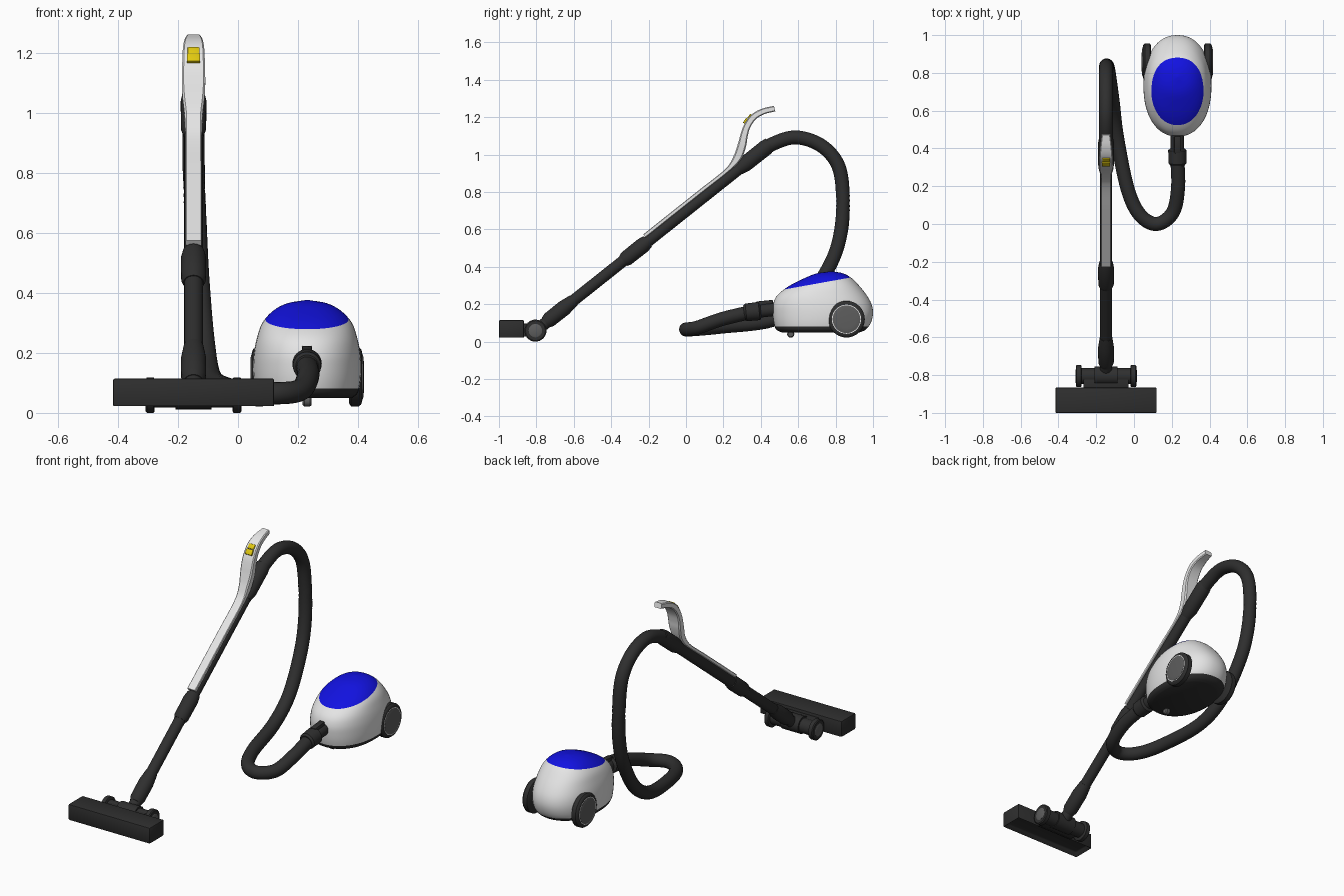
import bpy, bmesh, math
from mathutils import Vector, Matrix

cube = bpy.data.objects.get("Cube")
if cube:
    bpy.data.objects.remove(cube, do_unlink=True)


def material(name, r, g, b):
    m = bpy.data.materials.new(name)
    m.use_nodes = True
    m.diffuse_color = (r, g, b, 1)
    m.node_tree.nodes["Principled BSDF"].inputs["Base Color"].default_value = (r, g, b, 1)
    return m


DARK = material("dark_plastic", .028, .028, .028)
WHITE = material("white_plastic", .78, .78, .78)
BLUE = material("blue_lid", .006, .006, .75)
YELLOW = material("yellow_button", .75, .58, .005)
GREY = material("grey_hub", .11, .11, .11)


def finish(bm, name, mats, angle=35):
    bmesh.ops.recalc_face_normals(bm, faces=bm.faces[:])
    mesh = bpy.data.meshes.new(name)
    bm.to_mesh(mesh)
    bm.free()
    for m in mats:
        mesh.materials.append(m)
    ob = bpy.data.objects.new(name, mesh)
    bpy.context.collection.objects.link(ob)
    bpy.ops.object.select_all(action='DESELECT')
    ob.select_set(True)
    bpy.context.view_layer.objects.active = ob
    bpy.ops.object.shade_smooth_by_angle(angle=math.radians(angle))
    return ob


def spline(points, steps):
    """Smooth curve through tuples of any length."""
    pts = [Vector(p) for p in points]
    pts = [2 * pts[0] - pts[1]] + pts + [2 * pts[-1] - pts[-2]]
    out = []
    for a, b, c, d in zip(pts, pts[1:], pts[2:], pts[3:]):
        for i in range(steps):
            t = i / steps
            out.append(.5 * (2 * b + (c - a) * t + (2 * a - 5 * b + 4 * c - d) * t**2
                             + (3 * b - a - 3 * c + d) * t**3))
    return out + [pts[-2]]


def loft(rings):
    bm = bmesh.new()
    loops = [[bm.verts.new(p) for p in ring] for ring in rings]
    n = len(loops[0])
    for lo, hi in zip(loops, loops[1:]):
        for i in range(n):
            j = (i + 1) % n
            bm.faces.new((lo[i], lo[j], hi[j], hi[i]))
    bm.faces.new(loops[0])
    bm.faces.new(loops[-1])
    return bm


def circle(center, direction, r, sides=32):
    q = Vector(direction).to_track_quat('Z', 'Y')
    turns = [2 * math.pi * i / sides for i in range(sides)]
    return [Vector(center) + q @ Vector((r * math.cos(t), r * math.sin(t), 0)) for t in turns]


def rod(name, p0, p1, profile, mat):
    """Round part along p0-p1; profile holds (fraction, radius)."""
    p0, p1 = Vector(p0), Vector(p1)
    rings = [circle(p0.lerp(p1, t), p1 - p0, r) for t, r in profile]
    return finish(loft(rings), name, [mat])


def box(name, center, size, mat, tilt=0, bevel=.005, recess=False):
    bm = bmesh.new()
    bmesh.ops.create_cube(bm, size=1)
    bmesh.ops.scale(bm, vec=size, verts=bm.verts)
    if recess:
        low = min(bm.faces, key=lambda f: f.calc_center_median().z)
        bmesh.ops.inset_region(bm, faces=[low], thickness=.025)
        bmesh.ops.translate(bm, vec=(0, 0, .025), verts=low.verts)
    bmesh.ops.bevel(bm, geom=bm.edges[:], offset=bevel, segments=2, affect='EDGES', profile=.5)
    bm.transform(Matrix.Translation(center) @ Matrix.Rotation(tilt, 4, 'X'))
    return finish(bm, name, [mat])


# Canister body: superellipse rings of (z, half width, front y, back y)
BX, WX = .23, -.148
sections = spline([(.05, .15, .51, .93), (.065, .168, .482, .962), (.1, .177, .47, .988),
                   (.15, .18, .464, 1.0), (.2, .177, .466, .992), (.25, .167, .49, .965),
                   (.3, .149, .555, .925), (.34, .113, .635, .885), (.365, .066, .70, .84),
                   (.376, .003, .775, .781)], 4)


def footprint(z, a, yf, yb):
    ring = []
    for i in range(64):
        t = 2 * math.pi * i / 64
        c, s = math.cos(t), math.sin(t)
        e = 2 / 2.2
        ring.append((BX + a * math.copysign(abs(c)**e, c),
                     (yf + yb) / 2 + (yb - yf) / 2 * math.copysign(abs(s)**e, s), z))
    return ring


bm = loft([footprint(*s) for s in sections])
lid_point, lid_normal = Vector((BX, .53, .28)), Vector((0, -.18, 1))
base_z = .082
for co, no in ((lid_point, lid_normal), (Vector((0, 0, base_z)), Vector((0, 0, 1)))):
    bmesh.ops.bisect_plane(bm, geom=bm.verts[:] + bm.edges[:] + bm.faces[:],
                           dist=1e-5, plane_co=co, plane_no=no)
for f in bm.faces:
    c = f.calc_center_median()
    f.material_index = 1 if (c - lid_point).dot(lid_normal) > 0 else 2 if c.z < base_z else 0
finish(bm, "canister_body", [WHITE, BLUE, DARK], 50)

# Big rear wheels with hubs, and the front caster
for side, label in ((1, "left"), (-1, "right")):
    def at(d):
        return (BX + side * d, .858, .12)
    rod(label + "_wheel", at(.14), at(.183),
        [(0, .088), (.15, .098), (.75, .098), (.93, .092), (1, .083)], DARK)
    rod(label + "_wheel_trim", at(.18), at(.1845), [(0, .078), (1, .078)], WHITE)
    rod(label + "_wheel_hub", at(.18), at(.189), [(0, .074), (.6, .074), (.85, .066), (1, .05)], GREY)
rod("caster_wheel", (BX - .015, .56, .04), (BX + .015, .56, .04),
    [(0, .014), (.2, .019), (.8, .019), (1, .014)], GREY)
box("caster_mount", (BX, .56, .055), (.022, .025, .03), DARK)

# Hose inlet on the canister
rod("hose_connector", (BX, .31, .155), (BX, .49, .175),
    [(0, .038), (.06, .047), (.45, .049), (.5, .036), (1, .036)], DARK)
box("connector_latch", (BX, .42, .207), (.034, .09, .024), DARK, tilt=.1)

# Flexible hose
path = spline([(WX, .38, 1.0), (WX, .47, 1.06), (WX, .59, 1.092), (WX, .72, 1.05),
               (WX, .81, .95), (-.147, .838, .8), (-.14, .83, .6), (-.13, .775, .42),
               (-.112, .64, .22), (-.09, .46, .115), (-.035, .19, .08), (.03, .05, .067),
               (.12, 0, .065), (.205, .06, .075), (.233, .19, .12), (BX, .34, .157)], 8)
ends = [path[0]] + path + [path[-1]]
finish(loft([circle(p, b - a, .037, 20) for a, p, b in zip(ends, path, ends[2:])]), "hose", [DARK])


# Wand: point on its axis for a given y
def axis(y):
    return (WX, y, .11 + .795 * (y + .74))


rod("wand_tube", axis(-.73), axis(.42), [(0, .031), (1, .031)], DARK)
rod("lower_collar", axis(-.75), axis(-.6), [(0, .033), (.12, .041), (.65, .042), (1, .033)], DARK)
rod("middle_collar", axis(-.335), axis(-.205), [(0, .034), (.12, .041), (.8, .042), (1, .036)], DARK)
rod("hose_collar", axis(.28), axis(.45), [(0, .032), (.2, .042), (.85, .043), (1, .038)], DARK)

# Strip and curved handle: (y, z, half width, half thickness)
grip = spline([(-.222, .566, .027, .010), (-.07, .687, .027, .010), (.08, .806, .027, .010),
               (.22, .917, .027, .011), (.275, .985, .030, .022), (.299, 1.05, .037, .023),
               (.31, 1.1, .039, .020), (.326, 1.15, .038, .018), (.36, 1.2, .036, .017),
               (.41, 1.23, .031, .016), (.474, 1.246, .023, .015)], 5)
rings = []
for i, (y, z, w, h) in enumerate(grip):
    a, b = grip[max(i - 1, 0)], grip[min(i + 1, len(grip) - 1)]
    ny, nz = Vector((a[1] - b[1], b[0] - a[0])).normalized()
    k = .3 * h
    outline = [(w, h - k), (w - k, h), (k - w, h), (-w, h - k),
               (-w, k - h), (k - w, -h), (w - k, -h), (w, k - h)]
    rings.append([(WX + u, y + ny * v, z + nz * v) for u, v in outline])
finish(loft(rings), "handle", [WHITE])

# Power switch on the handle
box("switch_lower", (WX, .322, 1.178), (.044, .022, .032), YELLOW, tilt=-.6, bevel=.003)
box("switch_upper", (WX, .342, 1.203), (.040, .016, .028), YELLOW, tilt=-.7, bevel=.003)

# Floor head with open underside, rear swivel and rollers
box("floor_head", (-.148, -.933, .067), (.536, .134, .095), DARK, bevel=.006, recess=True)
box("head_bridge", (WX, -.835, .062), (.24, .09, .07), DARK)
rod("swivel", (-.28, -.805, .06), (-.016, -.805, .06), [(0, .042), (1, .042)], DARK)
rod("swivel_sleeve", (WX - .06, -.805, .062), (WX + .06, -.805, .062), [(0, .05), (1, .05)], DARK)
rod("wand_neck", (WX, -.80, .06), axis(-.7), [(0, .034), (1, .029)], DARK)
for side, label in ((1, "left"), (-1, "right")):
    def at(d):
        return (WX + side * d, -.805, .059)
    rod(label + "_roller", at(.13), at(.16), [(0, .054), (.1, .059), (.85, .059), (1, .053)], DARK)
    rod(label + "_roller_hub", at(.15), at(.163), [(0, .036), (.8, .036), (1, .03)], GREY)
